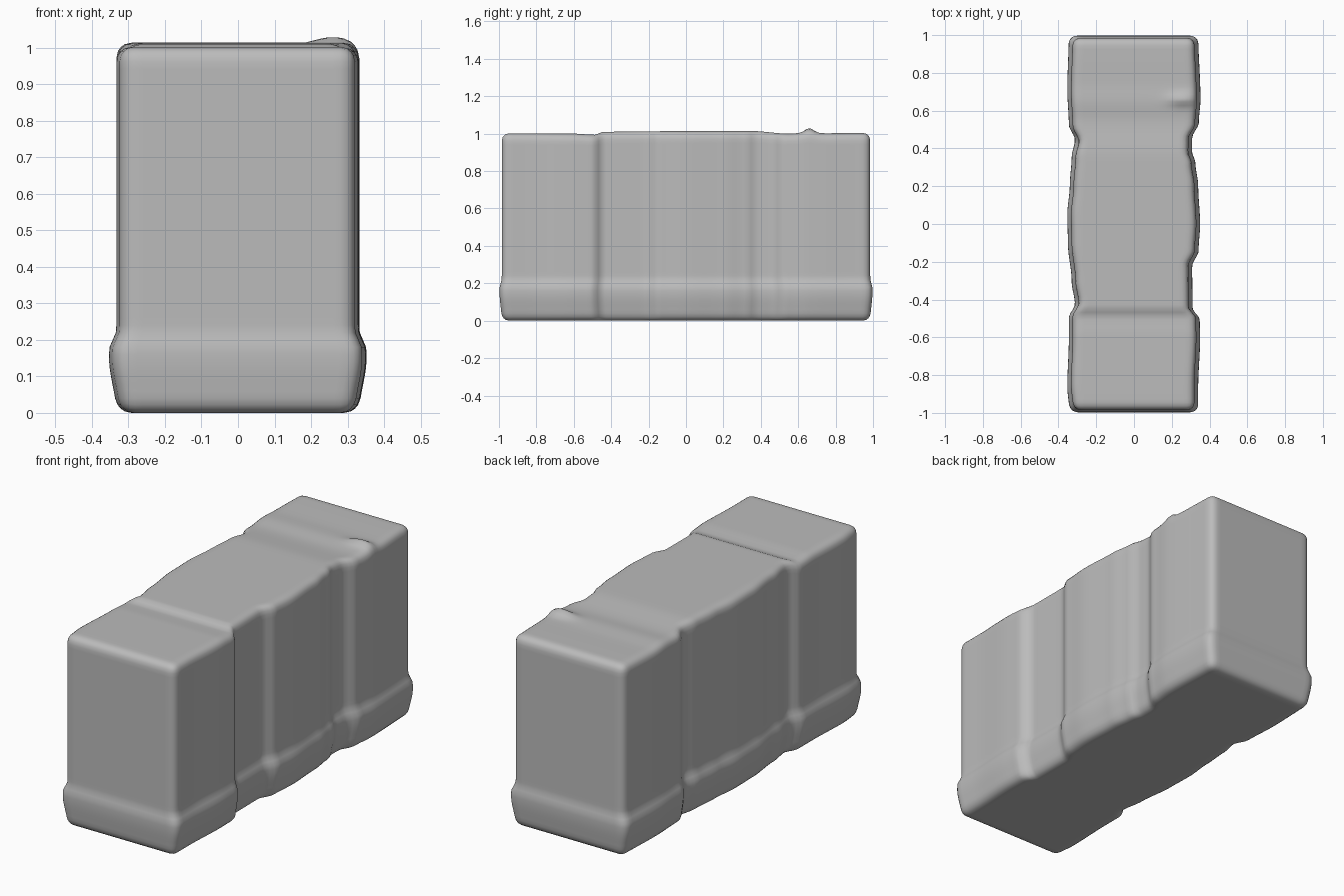
import bpy
import bmesh
import math
from mathutils import Vector

cube = bpy.data.objects.get("Cube")
if cube:
    bpy.data.objects.remove(cube, do_unlink=True)

HALF = Vector((0.32, 0.985, 0.5))
RADIUS = 0.04
STEP = 0.02


def curve(points, t):
    """Smooth interpolation through (position, value) pairs."""
    if t <= points[0][0]:
        return points[0][1]
    for (a, va), (b, vb) in zip(points, points[1:]):
        if t <= b:
            k = (t - a) / (b - a)
            return va + (vb - va) * k * k * (3 - 2 * k)
    return points[-1][1]


# Plan outlines of the two long sides, measured at the base skirt
LEFT = [(-1, .335), (-.85, .335), (-.6, .345), (-.5, .343), (-.44, .305),
        (-.22, .303), (-.14, .337), (0, .345), (.2, .335), (.32, .32),
        (.38, .302), (.45, .303), (.53, .338), (.65, .347), (1, .335)]
RIGHT = [(-1, .335), (-.85, .348), (-.6, .34), (-.49, .34), (-.42, .308),
         (-.3, .325), (-.1, .345), (.05, .348), (.2, .335), (.35, .325),
         (.44, .308), (.52, .34), (.7, .348), (1, .34)]
# Outward flare of the base skirt by height, and the uneven top by length
SKIRT = [(0, 0), (.15, .02), (.17, .02), (.23, 0)]
TOP = [(-.9, .002), (-.6, .0), (-.49, -.006), (-.44, .01), (-.1, .013),
       (.35, .014), (.55, .0), (.65, .006), (.75, .002), (.9, .004)]


# Box cut into an even grid
bm = bmesh.new()
bmesh.ops.create_cube(bm, size=2)
bmesh.ops.scale(bm, vec=HALF, verts=bm.verts)
for axis in range(3):
    normal = Vector((0, 0, 0))
    normal[axis] = 1
    count = math.ceil(2 * HALF[axis] / STEP)
    for i in range(1, count):
        pos = normal * (-HALF[axis] + 2 * HALF[axis] * i / count)
        bmesh.ops.bisect_plane(bm, geom=bm.verts[:] + bm.edges[:] + bm.faces[:],
                               plane_co=pos, plane_no=normal)

for v in bm.verts:
    # Rounded edges
    inner = Vector([max(-h + RADIUS, min(h - RADIUS, c)) for c, h in zip(v.co, HALF)])
    p = inner + (v.co - inner).normalized() * RADIUS
    p.z += HALF.z
    # Grooved sides and flared skirt
    flare = curve(SKIRT, p.z)
    width = curve(LEFT if p.x > 0 else RIGHT, p.y) - 0.015 + flare
    # Uneven top with a small pinched crease
    lift = curve([(.85, 0), (1, 1)], p.z)
    crease = 0.024 * math.exp(-((p.x - .25) / .07) ** 2 - ((p.y - .66) / .03) ** 2)
    p.z += lift * (curve(TOP, p.y) + crease)
    p.x *= width / HALF.x
    p.y *= 1 + 0.6 * flare
    v.co = p

bmesh.ops.recalc_face_normals(bm, faces=bm.faces)
mesh = bpy.data.meshes.new("soft_block")
bm.to_mesh(mesh)
bm.free()
block = bpy.data.objects.new("soft_block", mesh)
bpy.context.collection.objects.link(block)

# Plain grey finish
grey = bpy.data.materials.new("plain_grey")
grey.use_nodes = True
colour = (0.5, 0.5, 0.5, 1)
grey.diffuse_color = colour
grey.node_tree.nodes["Principled BSDF"].inputs["Base Color"].default_value = colour
mesh.materials.append(grey)
for face in mesh.polygons:
    face.use_smooth = True
